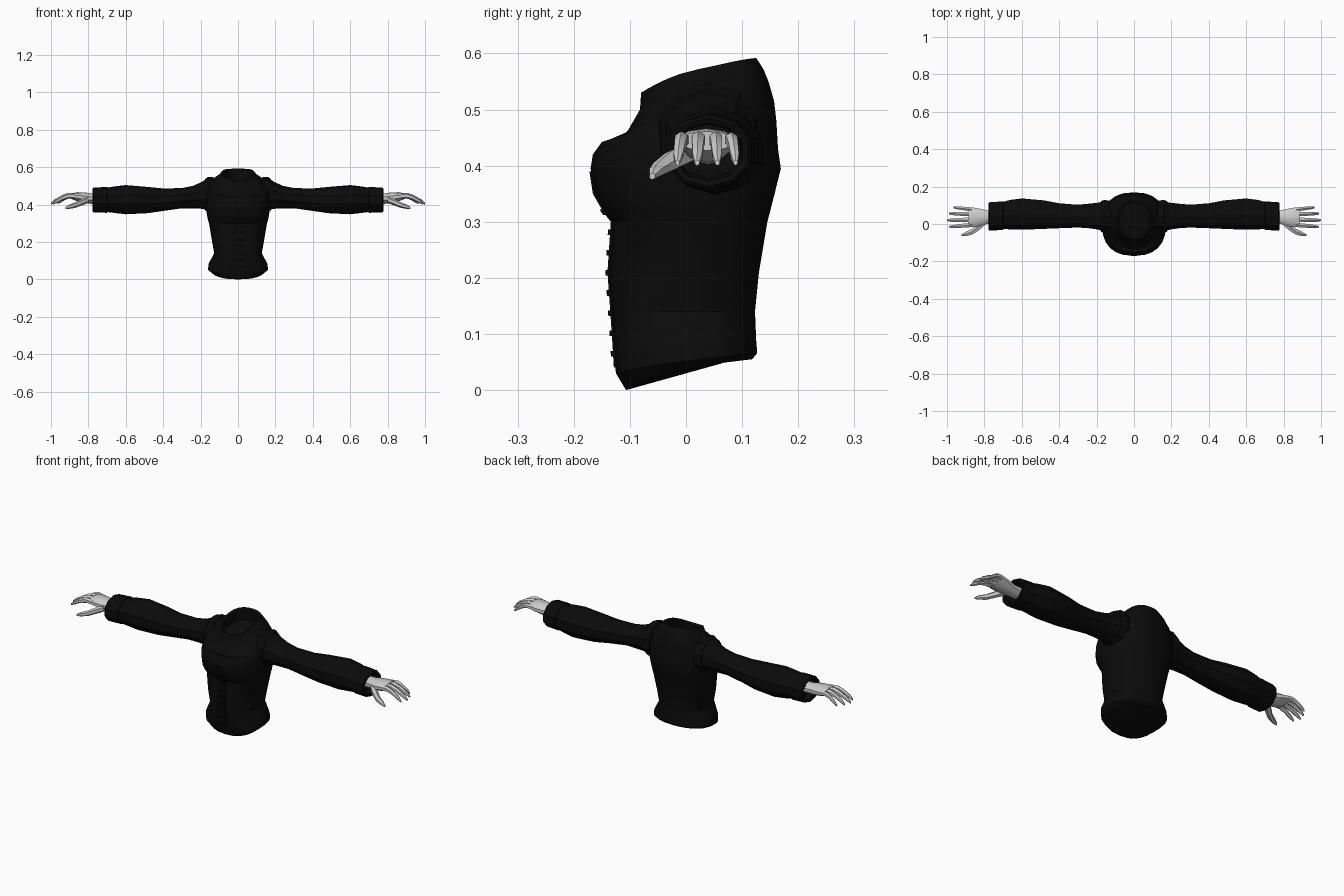
import bpy, bmesh, math


def material(name, value):
    m = bpy.data.materials.new(name)
    m.diffuse_color = (value, value, value, 1)
    return m


BLACK = material("black_cloth", 0.0032)
TRIM = material("black_trim", 0.0022)
SKIN = material("pale_grey_skin", 0.6)


def loft(name, rings, mat, mirror=False, angle=30):
    """Skin a list of equal-length point rings and close both ends."""
    bm = bmesh.new()
    loops = [[bm.verts.new(p) for p in ring] for ring in rings]
    n = len(loops[0])
    for a, b in zip(loops, loops[1:]):
        for i in range(n):
            bm.faces.new((a[i], a[(i + 1) % n], b[(i + 1) % n], b[i]))
    bm.faces.new(loops[0][::-1])
    bm.faces.new(loops[-1])
    bmesh.ops.recalc_face_normals(bm, faces=bm.faces)
    mesh = bpy.data.meshes.new(name)
    bm.to_mesh(mesh)
    bm.free()
    mesh.materials.append(mat)
    mesh.shade_smooth()
    mesh.set_sharp_from_angle(angle=math.radians(angle))
    ob = bpy.data.objects.new(name, mesh)
    bpy.context.collection.objects.link(ob)
    if mirror:
        ob.modifiers.new("mirror", "MIRROR").use_mirror_merge = False
    return ob


def limb(name, sections, sides, mat, angle=30):
    """Mirrored tube along x; sections are (x, y, z, half depth, half height)."""
    rings = []
    for x, y, z, ry, rz in sections:
        angs = [2 * math.pi * (i + 0.5) / sides for i in range(sides)]
        rings.append([(x, y + ry * math.cos(a), z + rz * math.sin(a)) for a in angs])
    return loft(name, rings, mat, True, angle)


def body_ring(zf, zs, zb, w, yf, yb, n=24, e=0.82):
    """Boxy oval whose height varies from front to side to back."""
    pts = []
    for i in range(n):
        a = 2 * math.pi * i / n
        s, t = math.sin(a), -math.cos(a)
        s = math.copysign(abs(s) ** e, s)
        u = math.copysign(abs(t) ** e, t)
        z = zs + (zb - zf) / 2 * t + ((zf + zb) / 2 - zs) * t * t
        pts.append((w * s, (yf + yb) / 2 + (yb - yf) / 2 * u, z))
    return pts


# Torso: hem, waist, chest, neckline, collar and the inside of the collar
torso = [
    (0.000, 0.038, 0.055, 0.140, -0.107, 0.118),
    (0.030, 0.052, 0.066, 0.160, -0.125, 0.127),
    (0.080, 0.082, 0.090, 0.158, -0.128, 0.125),
    (0.140, 0.140, 0.140, 0.127, -0.132, 0.123),
    (0.210, 0.210, 0.210, 0.140, -0.137, 0.130),
    (0.300, 0.300, 0.300, 0.155, -0.131, 0.145),
    (0.315, 0.315, 0.315, 0.160, -0.143, 0.149),
    (0.350, 0.350, 0.350, 0.167, -0.163, 0.158),
    (0.395, 0.395, 0.395, 0.171, -0.170, 0.169),
    (0.420, 0.430, 0.430, 0.170, -0.166, 0.164),
    (0.442, 0.475, 0.480, 0.166, -0.150, 0.161),
    (0.436, 0.508, 0.515, 0.152, -0.132, 0.157),
    (0.460, 0.540, 0.550, 0.122, -0.105, 0.147),
    (0.500, 0.556, 0.572, 0.100, -0.082, 0.138),
    (0.530, 0.572, 0.592, 0.088, -0.080, 0.125),
    (0.525, 0.566, 0.586, 0.076, -0.068, 0.112),
    (0.485, 0.510, 0.530, 0.080, -0.070, 0.115),
]
loft("torso", [body_ring(*r) for r in torso], BLACK)


def front_y(z):
    """Depth of the torso's centre front at a height."""
    for a, b in zip(torso[1:9], torso[2:9]):
        if a[0] <= z <= b[0]:
            return a[4] + (b[4] - a[4]) * (z - a[0]) / (b[0] - a[0])
    return torso[8][4]


def plate(name, xs, zs, thick, mat):
    """Raised strip that follows the centre front."""
    rings = []
    for z in zs:
        y = front_y(z)
        rings.append([(xs[0], y - thick, z), (xs[1], y - thick, z),
                      (xs[1], y + 0.012, z), (xs[0], y + 0.012, z)])
    return loft(name, rings, mat)


# Front closure with a row of toggles
plate("front_placket", (-0.016, 0.016), (0.04, 0.08, 0.14, 0.21, 0.30, 0.315, 0.35, 0.39), 0.003, TRIM)
for i in range(8):
    z = 0.065 + i * 0.036
    plate("front_toggle_%d" % (i + 1), (-0.024, 0.024), (z - 0.005, z, z + 0.005), 0.007, TRIM)

# Sleeve, shoulder seam and cuff
limb("sleeve", [
    (0.120, 0.040, 0.455, 0.085, 0.090),
    (0.165, 0.040, 0.455, 0.085, 0.085),
    (0.190, 0.042, 0.450, 0.076, 0.073),
    (0.240, 0.043, 0.440, 0.069, 0.060),
    (0.300, 0.042, 0.434, 0.064, 0.054),
    (0.400, 0.044, 0.426, 0.070, 0.060),
    (0.480, 0.050, 0.424, 0.080, 0.070),
    (0.600, 0.053, 0.426, 0.088, 0.078),
    (0.660, 0.050, 0.426, 0.083, 0.071),
    (0.720, 0.044, 0.425, 0.073, 0.062)], 10, BLACK)
limb("shoulder_seam", [
    (0.135, 0.040, 0.455, 0.090, 0.092),
    (0.160, 0.040, 0.455, 0.093, 0.093),
    (0.176, 0.040, 0.453, 0.086, 0.084)], 10, BLACK)
limb("cuff", [
    (0.695, 0.046, 0.425, 0.072, 0.062),
    (0.700, 0.045, 0.425, 0.080, 0.069),
    (0.772, 0.040, 0.424, 0.080, 0.067),
    (0.778, 0.040, 0.424, 0.074, 0.061),
    (0.774, 0.040, 0.424, 0.064, 0.052),
    (0.740, 0.040, 0.426, 0.060, 0.048)], 10, BLACK)

# Hand: palm, four curled fingers and a thumb
limb("palm", [
    (0.735, 0.038, 0.430, 0.036, 0.028),
    (0.785, 0.037, 0.432, 0.038, 0.028),
    (0.820, 0.035, 0.436, 0.048, 0.029),
    (0.860, 0.036, 0.442, 0.055, 0.024),
    (0.885, 0.037, 0.444, 0.052, 0.017)], 10, SKIN, 40)
fingers = {"little": (0.078, 0.966, 0.90), "ring": (0.052, 0.990, 1.0),
           "middle": (0.023, 1.000, 1.05), "index": (-0.005, 0.988, 1.0)}
for name, (y, tip, k) in fingers.items():
    spread = (y - 0.036) * 0.25
    length = tip - 0.865
    path = [(0.0, 0.444, 0.014), (0.3, 0.447, 0.0145), (0.55, 0.438, 0.0125),
            (0.85, 0.418, 0.0105), (1.0, 0.405, 0.005)]
    limb(name + "_finger", [(0.865 + length * t, y + spread * t, z, r * k * 0.9, r * k)
                            for t, z, r in path], 6, SKIN, 40)
limb("thumb", [
    (0.800, 0.010, 0.426, 0.022, 0.018),
    (0.835, -0.018, 0.413, 0.023, 0.018),
    (0.868, -0.042, 0.398, 0.018, 0.015),
    (0.900, -0.054, 0.389, 0.013, 0.012),
    (0.922, -0.060, 0.381, 0.006, 0.006)], 6, SKIN, 40)
